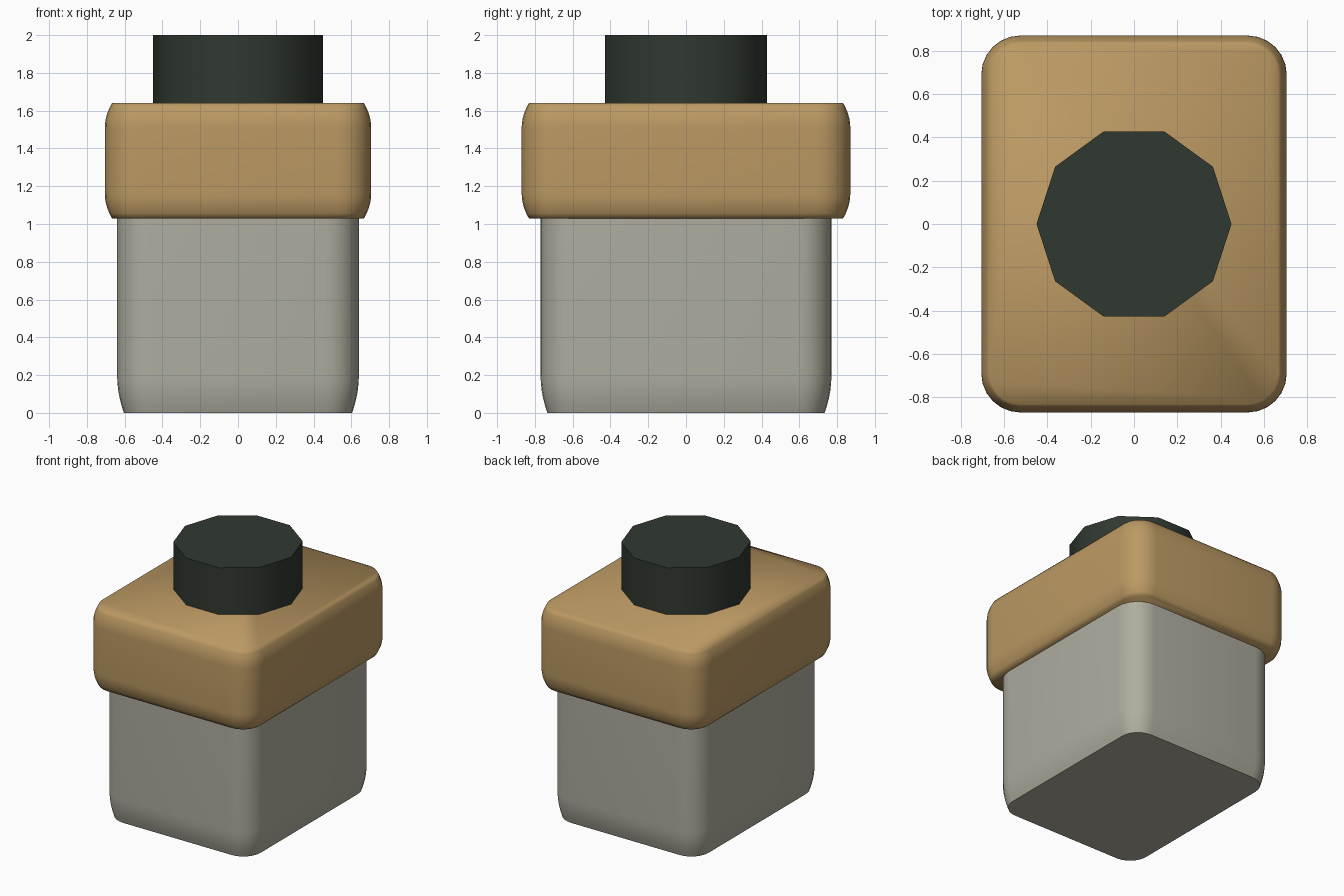
import bpy, bmesh, math

cube = bpy.data.objects.get("Cube")
if cube:
    bpy.data.objects.remove(cube, do_unlink=True)


def material(name, rgb):
    m = bpy.data.materials.new(name)
    m.use_nodes = True
    colour = (*rgb, 1)
    m.diffuse_color = colour
    bsdf = m.node_tree.nodes["Principled BSDF"]
    bsdf.inputs["Base Color"].default_value = colour
    bsdf.inputs["Roughness"].default_value = 0.8
    return m


def outline(hx, hy, r, steps=6):
    """Rounded rectangle as a list of xy points."""
    pts = []
    for q, (sx, sy) in enumerate([(1, 1), (-1, 1), (-1, -1), (1, -1)]):
        for i in range(steps + 1):
            a = math.pi / 2 * (q + i / steps)
            pts.append((sx * (hx - r) + r * math.cos(a),
                        sy * (hy - r) + r * math.sin(a)))
    return pts


def rounded_block(name, hx, hy, r, levels, mat, smooth_angle):
    """Stack of rounded rectangles; each level is (inset, z)."""
    bm = bmesh.new()
    rings = [[bm.verts.new((x, y, z)) for x, y in outline(hx - d, hy - d, r - d)]
             for d, z in levels]
    n = len(rings[0])
    for a, b in zip(rings, rings[1:]):
        for i in range(n):
            j = (i + 1) % n
            bm.faces.new((a[i], a[j], b[j], b[i]))
    bm.faces.new(rings[0][::-1])
    bm.faces.new(rings[-1])
    mesh = bpy.data.meshes.new(name)
    bm.to_mesh(mesh)
    bm.free()
    ob = bpy.data.objects.new(name, mesh)
    bpy.context.collection.objects.link(ob)
    mesh.materials.append(mat)
    smooth(ob, smooth_angle)
    return ob


def smooth(ob, degrees):
    bpy.ops.object.select_all(action='DESELECT')
    ob.select_set(True)
    bpy.context.view_layer.objects.active = ob
    bpy.ops.object.shade_smooth_by_angle(angle=math.radians(degrees))


def curve_in(inset, height, steps=5):
    """Elliptical edge profile as (inset, distance from the end)."""
    angles = [math.pi / 2 * i / steps for i in range(steps + 1)]
    return [(inset * (1 - math.sin(a)), height * (1 - math.cos(a)))
            for a in reversed(angles)][::-1]


def edge_profile(inset, height, steps=5):
    """From the end face (full inset) to the straight wall (no inset)."""
    out = []
    for i in range(steps + 1):
        t = i / steps
        out.append((inset * (1 - t) ** 2, height * t))
    return out


tan = material("tan", (0.50, 0.32, 0.125))
grey = material("warm grey", (0.43, 0.42, 0.345))
dark = material("dark green", (0.030, 0.040, 0.030))

# Body: straight walls curving in slightly to a flat base
body_levels = edge_profile(0.036, 0.2) + [(0, 1.1)]
rounded_block("body", 0.64, 0.77, 0.18, body_levels, grey, 40)

# Lid: wider block softened at both top and bottom
edge = edge_profile(0.038, 0.13)
lid_levels = [(d, 1.03 + h) for d, h in edge] + [(d, 1.64 - h) for d, h in reversed(edge)]
rounded_block("lid", 0.705, 0.87, 0.18, lid_levels, tan, 180)

# Cap: ten-sided knob with a corner on each side
bpy.ops.mesh.primitive_cylinder_add(vertices=10, radius=0.45, depth=0.4,
                                    location=(0, 0, 1.8),
                                    rotation=(0, 0, math.pi / 2))
cap = bpy.context.object
cap.name = "cap"
cap.data.materials.append(dark)
smooth(cap, 40)
